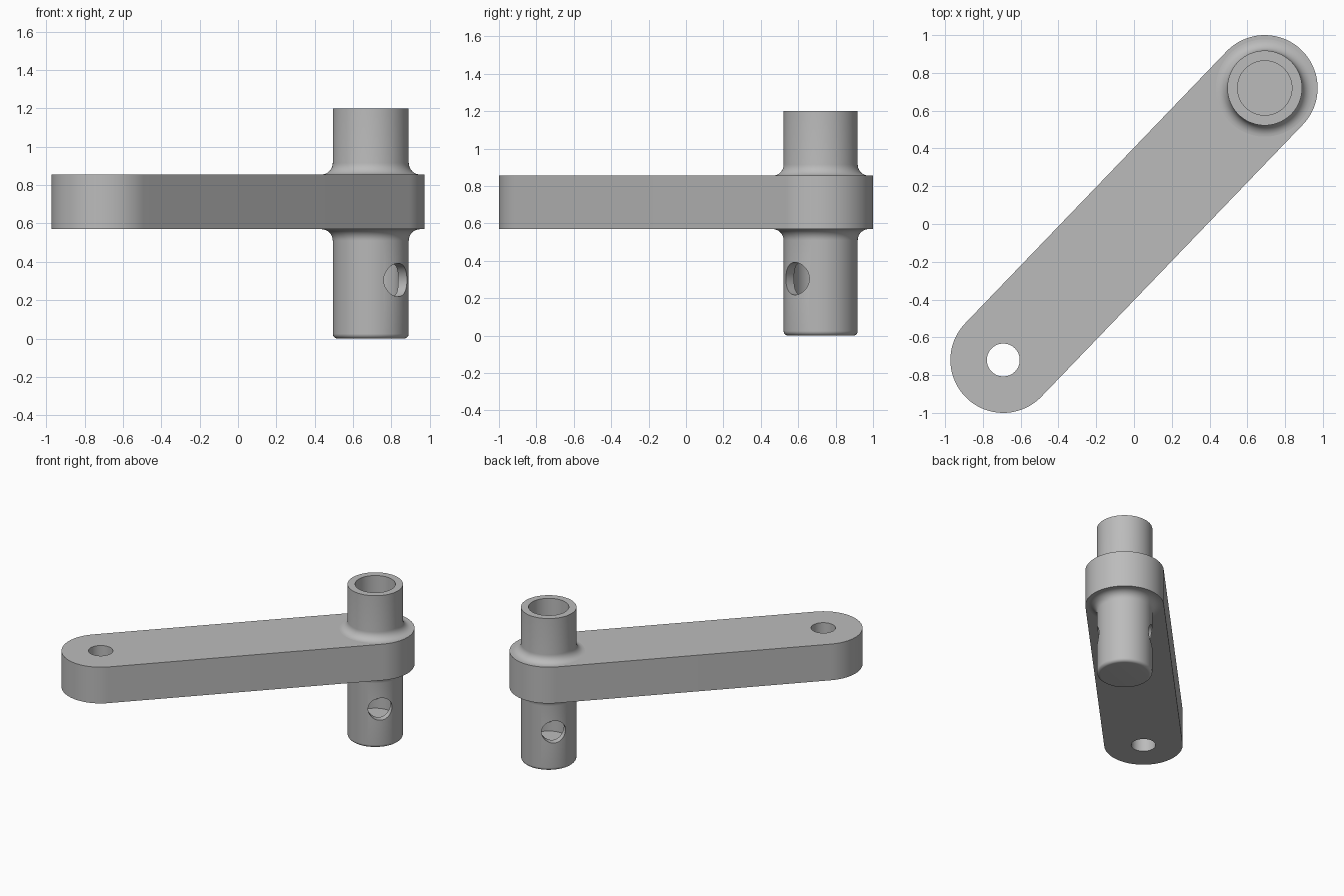
import bpy, bmesh, math
from mathutils import Matrix, Vector

cube = bpy.data.objects.get("Cube")
if cube:
    bpy.data.objects.remove(cube, do_unlink=True)

POST = Vector((0.692, 0.72, 0))        # post axis; the pin hole mirrors it
ARM_R, ARM_LOW, ARM_HIGH = 0.28, 0.57, 0.855
POST_R, BORE_R, POST_TOP = 0.198, 0.144, 1.2
FILLET, EDGE_R, HOLE_R = 0.06, 0.025, 0.087
SEGS = 96

steel = bpy.data.materials.new("plain grey")
steel.use_nodes = True
grey = (0.5, 0.5, 0.5, 1)
steel.diffuse_color = grey
steel.node_tree.nodes["Principled BSDF"].inputs["Base Color"].default_value = grey


def make_object(name, bm):
    bmesh.ops.recalc_face_normals(bm, faces=bm.faces)
    mesh = bpy.data.meshes.new(name)
    bm.to_mesh(mesh)
    bm.free()
    mesh.materials.append(steel)
    obj = bpy.data.objects.new(name, mesh)
    bpy.context.collection.objects.link(obj)
    return obj


def cylinder(name, radius, depth, matrix):
    bm = bmesh.new()
    bmesh.ops.create_cone(bm, cap_ends=True, segments=SEGS, radius1=radius,
                          radius2=radius, depth=depth, matrix=matrix)
    return make_object(name, bm)


def arc(cx, cz, radius, start, end, steps=8):
    angles = [math.radians(start + (end - start) * i / steps) for i in range(steps + 1)]
    return [(cx + radius * math.cos(a), cz + radius * math.sin(a)) for a in angles]


def cut(obj, cutters):
    bpy.ops.object.select_all(action='DESELECT')
    obj.select_set(True)
    bpy.context.view_layer.objects.active = obj
    for cutter in cutters:
        cutter.hide_render = True
        mod = obj.modifiers.new("cut", 'BOOLEAN')
        mod.operation, mod.solver, mod.object = 'DIFFERENCE', 'EXACT', cutter
        bpy.ops.object.modifier_apply(modifier=mod.name)
        bpy.data.objects.remove(cutter, do_unlink=True)
    bpy.ops.object.shade_smooth_by_angle(angle=math.radians(30))


# Arm: rounded-end bar running diagonally between the two axes
bm = bmesh.new()
heading = math.atan2(POST.y, POST.x)
outline = []
for centre, turn in ((POST, 0), (-POST, math.pi)):
    for i in range(SEGS // 2 + 1):
        a = heading + turn - math.pi / 2 + math.pi * i / (SEGS // 2)
        outline.append(bm.verts.new((centre.x + ARM_R * math.cos(a),
                                     centre.y + ARM_R * math.sin(a), ARM_LOW)))
base = bm.faces.new(outline)
top = bmesh.ops.extrude_face_region(bm, geom=[base], use_keep_orig=True)
bmesh.ops.translate(bm, vec=(0, 0, ARM_HIGH - ARM_LOW),
                    verts=[g for g in top["geom"] if isinstance(g, bmesh.types.BMVert)])
arm = make_object("arm", bm)
cut(arm, [cylinder("pin_hole_cutter", HOLE_R, 3, Matrix.Translation(-POST)),
          cylinder("post_seat_cutter", POST_R + 0.02, 3, Matrix.Translation(POST))])

# Post: turned profile with rounded foot and a fillet on each side of the arm
wide = POST_R + FILLET
profile = ([(0, 0)]
           + arc(POST_R - EDGE_R, EDGE_R, EDGE_R, -90, 0)
           + arc(wide, ARM_LOW - FILLET, FILLET, 180, 90)
           + arc(wide, ARM_HIGH + FILLET, FILLET, 270, 180)
           + [(POST_R, POST_TOP), (0, POST_TOP)])
bm = bmesh.new()
points = [bm.verts.new((r, 0, z)) for r, z in profile]
edges = [bm.edges.new(pair) for pair in zip(points, points[1:])]
bmesh.ops.spin(bm, geom=points + edges, cent=(0, 0, 0), axis=(0, 0, 1),
               angle=2 * math.pi, steps=SEGS)
bmesh.ops.remove_doubles(bm, verts=bm.verts, dist=1e-4)
bmesh.ops.translate(bm, verts=bm.verts, vec=POST)
post = make_object("post", bm)

# Blind bore from the top, and a cross hole square to the arm
bore_floor = 0.155
bore = Matrix.Translation(POST + Vector((0, 0, bore_floor + 1)))
across = (Matrix.Translation(POST + Vector((0, 0, 0.305)))
          @ Matrix.Rotation(heading, 4, 'Z') @ Matrix.Rotation(math.pi / 2, 4, 'X'))
cut(post, [cylinder("bore_cutter", BORE_R, 2, bore),
           cylinder("cross_hole_cutter", HOLE_R, 1, across)])
